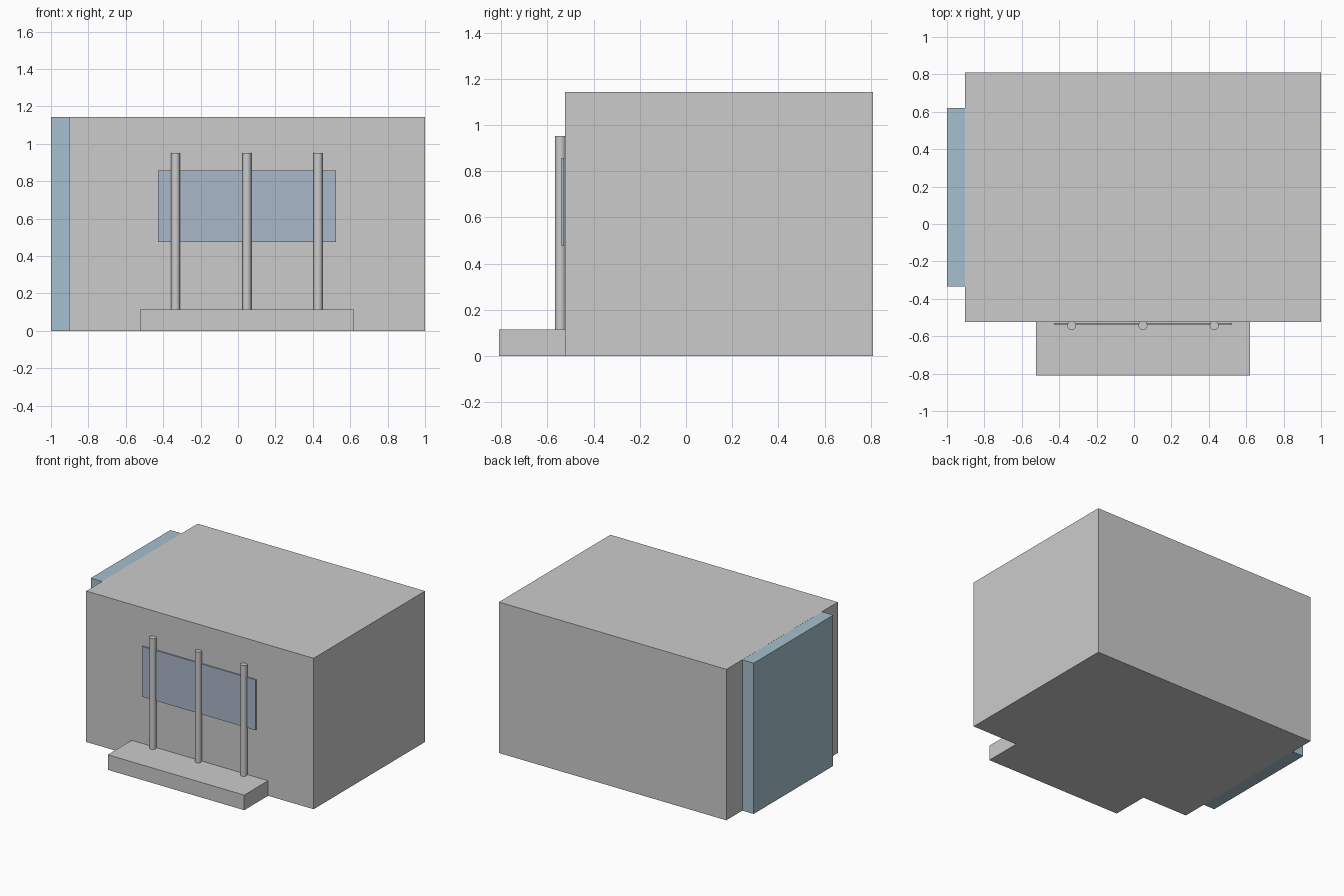
import bpy

if "Cube" in bpy.data.objects:
    bpy.data.objects.remove(bpy.data.objects["Cube"])

U = 2 / 21  # design module: the building is 21 modules wide overall


def material(name, rgb):
    m = bpy.data.materials.new(name)
    m.diffuse_color = (*rgb, 1)
    m.use_nodes = True
    m.node_tree.nodes["Principled BSDF"].inputs["Base Color"].default_value = m.diffuse_color
    return m


def box(name, x, y, z, mat=None):
    """Axis-aligned box from (min, max) ranges."""
    spans = (x, y, z)
    bpy.ops.mesh.primitive_cube_add(size=1, location=[(a + b) / 2 for a, b in spans])
    ob = bpy.context.object
    ob.name = name
    ob.scale = [b - a for a, b in spans]
    bpy.ops.object.transform_apply(location=False, rotation=False, scale=True)
    if mat:
        ob.data.materials.append(mat)
    return ob


glass = material("glass", (0.38, 0.53, 0.62))
window_glass = material("window_glass", (0.40, 0.48, 0.58))

wall_y = -5.5 * U
height = 12 * U
centre_x = 0.5 * U
step_top = 1.2 * U

# Main building block
box("main_building", (-9.5 * U, 1), (wall_y, 8.5 * U), (0, height))

# Glass side block, mostly sunk into the wall (hair inset avoids coplanar faces)
box("glass_side_block", (-1, -4.5 * U), (-3.5 * U, 6.5 * U),
    (0.0005, height - 0.0005), glass)

# Entrance step
box("entrance_step", (centre_x - 6 * U, centre_x + 6 * U),
    (-8.5 * U, wall_y), (0, step_top))

# Thin front window standing just off the wall
box("front_window", (centre_x - 5 * U, centre_x + 5 * U),
    (-5.65 * U, -5.55 * U), (5 * U, 9 * U), window_glass)

# Row of round columns on the step
column_top = 10 * U
for i in (-1, 0, 1):
    bpy.ops.mesh.primitive_cylinder_add(
        vertices=32, radius=0.25 * U, depth=column_top - step_top,
        location=(centre_x + i * 4 * U, -5.7 * U, (column_top + step_top) / 2))
    bpy.context.object.name = f"column_{i + 2}"
    bpy.ops.object.shade_smooth_by_angle()
